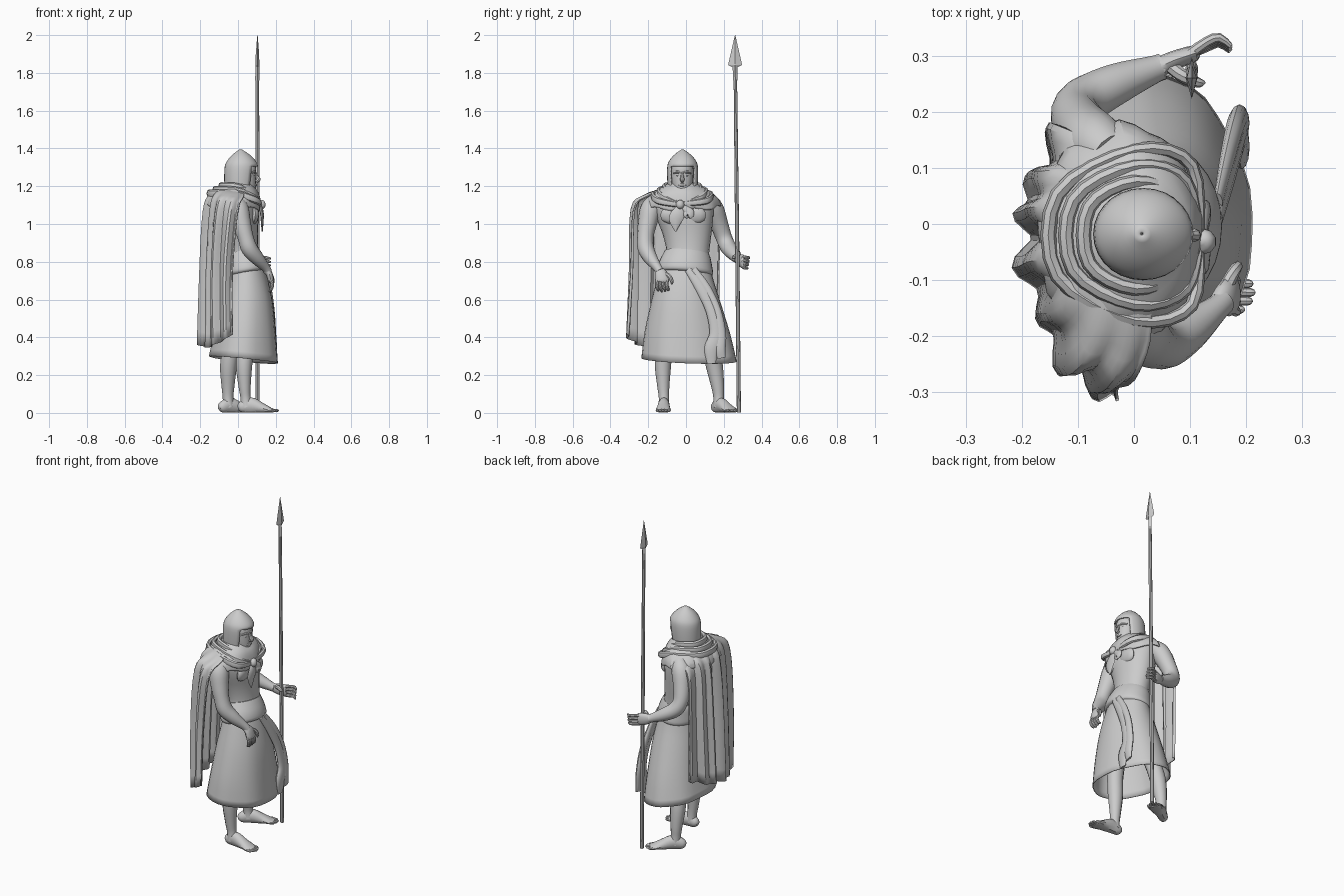
import bpy, math
from mathutils import Vector


def spline(keys, steps):
    """Catmull-Rom through tuples of any length."""
    out, last = [], len(keys) - 1
    for i in range(last):
        a, b, c, d = (keys[max(0, min(last, i + k))] for k in (-1, 0, 1, 2))
        for s in range(steps):
            t = s / steps
            out.append(tuple(0.5 * (2*q + (r-p)*t + (2*p-5*q+4*r-w)*t*t + (3*q-p-3*r+w)*t**3)
                             for p, q, r, w in zip(a, b, c, d)))
    return out + [tuple(keys[-1])]


def skin(name, rings, closed=True, caps=True, thick=0, skip=None, angle=40):
    """Joins rows of points into a surface."""
    n = len(rings[0])
    verts = [(p[0], p[1], max(p[2], 0.002)) for r in rings for p in r]
    faces = []
    for i in range(len(rings) - 1):
        for j in range(n if closed else n - 1):
            if skip and skip(i, j):
                continue
            k = (j + 1) % n
            faces.append((i*n + j, i*n + k, (i+1)*n + k, (i+1)*n + j))
    if caps:
        faces += [tuple(range(n))[::-1], tuple(range((len(rings)-1)*n, len(rings)*n))]
    me = bpy.data.meshes.new(name)
    me.from_pydata(verts, [], faces)
    ob = bpy.data.objects.new(name, me)
    bpy.context.collection.objects.link(ob)
    if thick:
        m = ob.modifiers.new("thickness", 'SOLIDIFY')
        m.thickness, m.offset = thick, 0
    bpy.ops.object.select_all(action='DESELECT')
    ob.select_set(True)
    bpy.context.view_layer.objects.active = ob
    bpy.ops.object.shade_smooth_by_angle(angle=math.radians(angle))
    return ob


def loft(name, keys, n=24, steps=3, shape=None, **kw):
    """Horizontal ellipses: centre x, y, z, radius x, y."""
    rings = []
    for x, y, z, rx, ry in spline(keys, steps):
        ring = []
        for j in range(n):
            a = 2 * math.pi * j / n
            p = (x + rx*math.cos(a), y + ry*math.sin(a), z)
            ring.append(shape(p, a) if shape else p)
        rings.append(ring)
    return skin(name, rings, **kw)


def sweep(name, keys, side=(0, 1, 0), n=12, steps=4, angle=40):
    """Flattened tube: x, y, z, half width along side, half thickness."""
    pts = spline(keys, steps) if steps > 1 else keys
    rings = []
    for i, p in enumerate(pts):
        tan = (Vector(pts[min(i+1, len(pts)-1)][:3]) - Vector(pts[max(i-1, 0)][:3])).normalized()
        s = Vector(side)
        s = (s - tan * s.dot(tan)).normalized()
        u = tan.cross(s)
        rings.append([Vector(p[:3]) + s*p[3]*math.cos(2*math.pi*j/n) + u*p[4]*math.sin(2*math.pi*j/n)
                      for j in range(n)])
    return skin(name, rings, angle=angle)


def limb(name, keys, **kw):
    return sweep(name, [k + (k[3],) for k in keys], **kw)


# Spear: shaft, socket and leaf blade
limb("spear_shaft", [(.103, .28, 0, .011), (.103, .271, .9, .011), (.103, .261, 1.8, .009)], n=8, steps=1)
sweep("spear_head", [(.103, .261, 1.76, .012, .012), (.103, .26, 1.83, .013, .011), (.103, .26, 1.842, .037, .01),
                     (.103, .26, 1.9, .024, .009), (.103, .26, 2.0, .001, .001)], n=4, steps=1, angle=10)

# Torso and neck
loft("torso", [(.035, 0, .77, .095, .12), (.025, .01, .85, .085, .113), (.01, .005, .95, .095, .13),
               (0, -.01, 1.05, .108, .155), (-.01, -.02, 1.12, .1, .16), (0, -.02, 1.17, .065, .1),
               (.01, -.02, 1.23, .045, .048)])
for y in (-.075, .045):
    sweep("chest_muscle", [(.085, y, 1.1, .03, .008), (.092, y, 1.06, .058, .02), (.088, y, 1.02, .052, .016),
                           (.08, y, 1.0, .01, .004)])

# Head with simple features
loft("head", [(.06, -.02, 1.165, .02, .022), (.042, -.02, 1.183, .05, .044), (.032, -.02, 1.22, .062, .056),
              (.03, -.02, 1.26, .064, .059), (.03, -.02, 1.3, .064, .058), (.03, -.02, 1.34, .045, .042)])
limb("nose", [(.09, -.02, 1.275, .006), (.1, -.02, 1.25, .009), (.108, -.02, 1.235, .012), (.095, -.02, 1.225, .008)], n=8)
sweep("lips", [(.082, -.043, 1.205, .005, .005), (.095, -.02, 1.207, .008, .007), (.082, .003, 1.205, .005, .005)],
      side=(0, 0, 1), n=8)
for s in (-1, 1):
    y = -.02
    limb("brow", [(.089, y + s*.008, 1.271, .007), (.087, y + s*.025, 1.276, .008), (.07, y + s*.045, 1.27, .006)],
         side=(0, 0, 1), n=8)
    sweep("eye", [(.086, y + s*.014, 1.257, .002, .002), (.084, y + s*.024, 1.257, .006, .006),
                  (.077, y + s*.035, 1.257, .002, .002)], side=(0, 0, 1), n=8)

# Pointed helmet with an open face
loft("helmet", [(.01, -.018, 1.195, .078, .075), (.014, -.018, 1.25, .083, .078), (.018, -.018, 1.305, .084, .077),
                (.018, -.018, 1.335, .07, .066), (.016, -.018, 1.365, .042, .04), (.014, -.018, 1.392, .003, .003)],
     n=28, caps=False, thick=.008, skip=lambda i, j: i < 6 and (j < 4 or j > 23))

# Skirt: sloping hem, pushed forward over the right leg
def drape(p, a):
    x, y, z = p
    f = (.77 - z) / .49
    x += f * (.02 * math.exp(-((y + .1) / .12)**2) * max(0, math.cos(a)) + .004 * math.sin(7 * a))
    return (x, y, z - f * .018 * (math.cos(a) + .5 * math.sin(a)))
loft("skirt", [(.042, -.003, .78, .092, .128), (.044, -.004, .7, .112, .148), (.042, 0, .58, .137, .183),
               (.034, .008, .42, .158, .225), (.025, .016, .28, .176, .25)], n=32, shape=drape, caps=False, thick=.005)

# Waist wrap
loft("belt", [(.038, -.004, .735, .104, .138), (.04, -.004, .75, .117, .148), (.036, -.002, .79, .112, .14),
              (.028, .004, .83, .099, .126), (.026, .006, .85, .088, .117)],
     shape=lambda p, a: (p[0], p[1], p[2] + .02*math.cos(a + .6)), n=28)

# Sash hanging down the front of the skirt
for d, w in ((0, .03), (.03, .022)):
    sweep("sash", [(.15, .01 + d, .76, .018, .008), (.165, .08 + d, .66, w, .013), (.178, .135 + d, .54, w, .016),
                   (.186, .16 + d*.8, .42, w + .006, .016), (.192, .135 + d*1.5, .34, w + .008, .014),
                   (.193, .135 + d*1.8, .26 + d, .022, .006)])

# Legs and bare feet
def foot(heel, toe):
    h, t = Vector((*heel, 0)), Vector((*toe, 0))
    f = (t - h).normalized()
    s = Vector((-f.y, f.x, 0))
    at = lambda u: (h + (t - h) * u)
    sweep("foot", [(*at(u).to_2d(), z, w, k) for u, z, w, k in
                   ((0, .025, .012, .012), (.08, .03, .025, .03), (.32, .04, .03, .042), (.6, .025, .036, .028),
                    (.8, .014, .04, .016), (.9, .011, .03, .01))], side=s)
    for i in range(5):
        o = s * (i - 2) * .0155
        a, b = at(.76) + o, at(.99 - .02 * (i - 2)**2) + o
        limb("toe", [(a.x, a.y, .014, .009), (b.x, b.y, .012, .008), (b.x + f.x*.006, b.y + f.y*.006, .01, .003)], n=8, steps=2)

foot((.0, -.115), (.21, -.122))
foot((-.1, .145), (.085, .262))
limb("right_leg", [(.045, -.1, .5, .06), (.04, -.115, .36, .046), (.032, -.122, .25, .043), (.035, -.12, .14, .032),
                   (.04, -.117, .08, .027), (.045, -.117, .03, .03)])
limb("left_leg", [(0, .1, .5, .06), (-.03, .13, .36, .047), (-.05, .15, .25, .045), (-.053, .168, .14, .034),
                  (-.053, .173, .08, .028), (-.05, .175, .03, .03)])

# Arms
limb("right_arm", [(-.02, -.15, 1.12, .045), (.0, -.185, 1.08, .057), (.02, -.205, 1.0, .05), (.04, -.215, .93, .043),
                   (.06, -.212, .87, .044), (.1, -.188, .82, .037), (.145, -.152, .77, .024), (.157, -.14, .75, .023)], n=14)
limb("left_arm", [(-.04, .12, 1.12, .045), (-.07, .145, 1.08, .055), (-.095, .175, 1.0, .048), (-.105, .2, .93, .043),
                  (-.085, .222, .88, .043), (-.03, .25, .845, .037), (.035, .275, .815, .025), (.05, .28, .81, .024)], n=14)

# Right hand hanging open
sweep("right_palm", [(.15, -.145, .76, .022, .018), (.165, -.132, .735, .034, .018), (.175, -.125, .70, .036, .016),
                     (.177, -.125, .69, .02, .01)])
for i in range(4):
    y = -.152 + i*.018
    limb("right_finger", [(.172, y, .71, .01), (.182, y - .004, .68, .009), (.176, y + .002, .655, .0085),
                          (.165, y + .006, .64 + .006*abs(i - 1), .005)], n=8, steps=2)
limb("right_thumb", [(.165, -.11, .735, .013), (.178, -.085, .72, .011), (.185, -.075, .695, .009), (.183, -.075, .68, .004)], n=8)

# Left hand resting around the spear
sweep("left_palm", [(.04, .277, .812, .023, .018), (.07, .291, .805, .034, .017), (.105, .303, .8, .037, .015),
                    (.115, .305, .8, .022, .01)], side=(0, 0, 1))
for i in range(4):
    z, y = .771 + i*.018, .32 + .003*i
    limb("left_finger", [(.1, .304, z, .01), (.13, y - .004, z - .003, .009), (.152, y + .003, z - .004, .0085),
                         (.172, y - .012, z - .008, .005)], n=8, steps=2)
limb("left_thumb", [(.065, .282, .82, .013), (.09, .262, .828, .012), (.115, .252, .822, .009), (.125, .253, .817, .004)], n=8)

# Cape: plan curves from the left edge round the back to the right edge
cape_rows = [
    [(-.02, .06, 1.19), (-.07, .04, 1.19), (-.09, -.02, 1.19), (-.07, -.08, 1.19), (-.02, -.11, 1.185), (.03, -.11, 1.18)],
    [(-.07, .14, 1.13), (-.13, .08, 1.15), (-.15, -.02, 1.15), (-.12, -.14, 1.16), (-.05, -.22, 1.155), (.03, -.21, 1.145)],
    [(-.135, .175, 1.05), (-.17, .08, 1.07), (-.18, -.02, 1.07), (-.15, -.16, 1.07), (-.09, -.275, 1.08), (-.0, -.285, 1.07)],
    [(-.14, .172, .75), (-.185, .08, .75), (-.195, -.03, .75), (-.17, -.16, .75), (-.115, -.275, .75), (-.03, -.3, .75)],
    [(-.14, .17, .43), (-.195, .07, .39), (-.21, -.03, .37), (-.175, -.17, .345), (-.11, -.28, .37), (-.03, -.322, .415)]]
cols = [spline(r, 9) for r in cape_rows]
grid = []
for j in range(len(cols[0])):
    col = spline([c[j] for c in cols], 4)
    u = j / (len(cols[0]) - 1)
    line = []
    for i, (x, y, z) in enumerate(col):
        fold = min(1, i / 10) * .015 * (math.sin(u * 44) + .5 * math.sin(u * 27 + 1) - .6)
        d = Vector((x - .0, y + .03)).normalized() * fold
        line.append((x + d.x, y + d.y, z))
    grid.append(line)
skin("cape", grid, closed=False, caps=False, thick=.006, angle=30)

# Shoulder mantle with soft folds, dipping at the front
def mantle_shape(p, a):
    f = max(0, (1.21 - p[2]) / .12)
    r = 1 + .03 * f * math.sin(9*a)
    return (p[0]*r, (p[1] + .02)*r - .02, p[2] - .02*max(0, math.cos(a))*f + .008*math.sin(6*a)*f)
loft("mantle", [(.01, -.02, 1.215, .058, .064), (.0, -.02, 1.195, .085, .1), (-.01, -.02, 1.17, .115, .145),
                (-.02, -.02, 1.13, .137, .185), (-.025, -.02, 1.095, .142, .197)], n=36, shape=mantle_shape,
     caps=False, thick=.008, angle=25)

# Rolled folds around the neck meeting at the knot
for k in range(3):
    o = k * .028
    sweep("neck_fold", [(.115, -.03, 1.105, .014, .012), (.08 + o*.4, .05 + o, 1.15 - o*.5, .018, .012),
                        (.0, .075 + o, 1.195 - o*.7, .02, .013), (-.08 - o, .03 + o*.4, 1.2 - o*.7, .021, .014),
                        (-.08 - o, -.07 - o*.4, 1.2 - o*.7, .021, .014), (.0, -.115 - o, 1.195 - o*.7, .02, .013),
                        (.08 + o*.4, -.09 - o, 1.15 - o*.5, .018, .012), (.115, -.03, 1.1, .014, .012)], side=(0, 0, 1), n=8)

# Knot and its pointed tails
limb("knot", [(.118, -.03, 1.125, .006), (.122, -.03, 1.115, .02), (.124, -.032, 1.095, .022), (.12, -.034, 1.08, .008)], n=10)
for y, w, z in ((-.055, .035, .96), (.005, .025, 1.03)):
    sweep("knot_tail", [(.12, -.03, 1.1, .012, .008), (.126, y + .015, 1.06, w, .01), (.128, y, 1.02 + (z - .96)*.4, w, .008),
                        (.128, y, z, .003, .003)], n=8)
